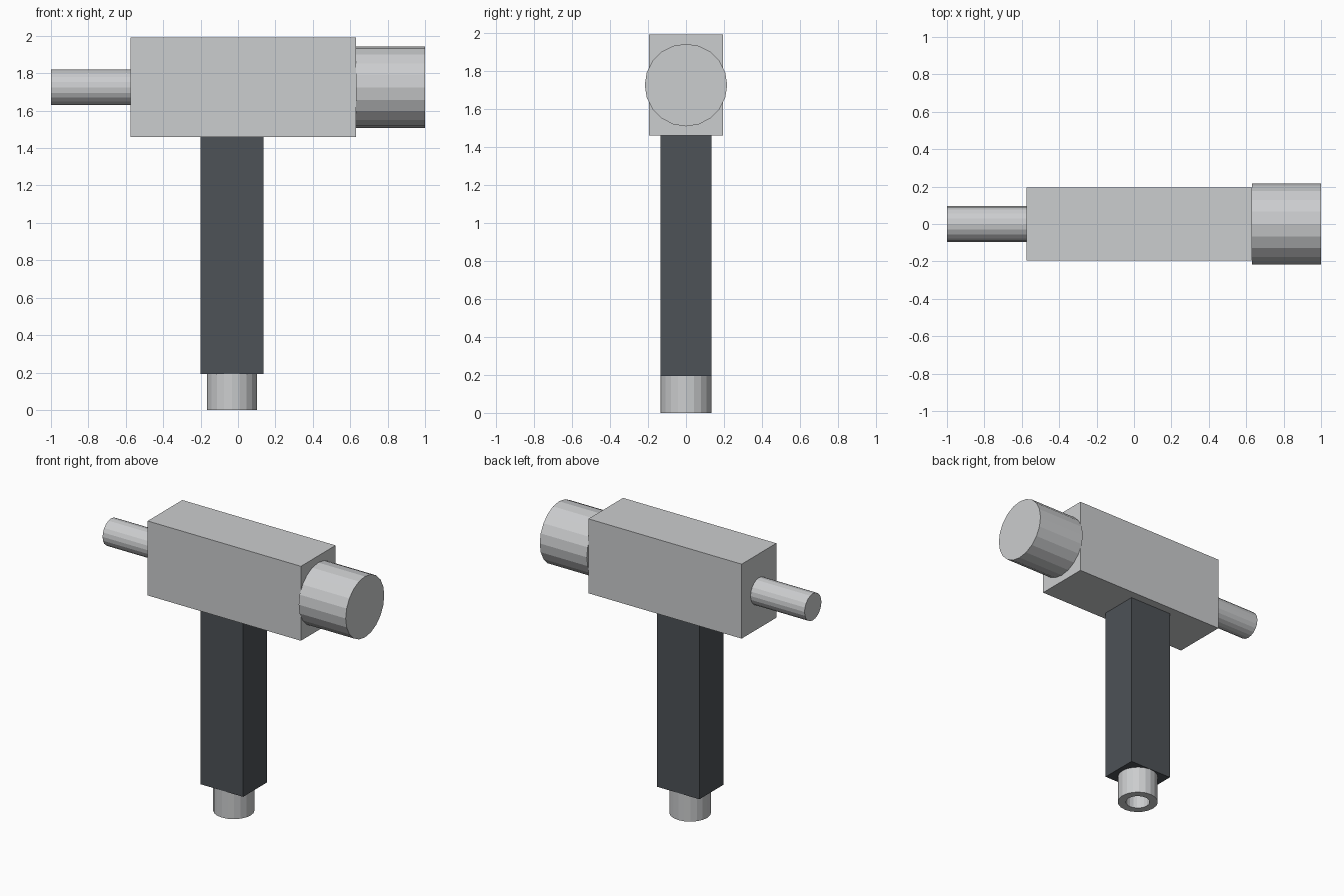
import bpy
import bmesh
from math import pi
from mathutils import Matrix, Vector

default_cube = bpy.data.objects.get("Cube")
if default_cube:
    bpy.data.objects.remove(default_cube, do_unlink=True)


def material(name, color):
    mat = bpy.data.materials.new(name)
    mat.use_nodes = True
    mat.diffuse_color = color
    bsdf = next(n for n in mat.node_tree.nodes if n.type == "BSDF_PRINCIPLED")
    bsdf.inputs["Base Color"].default_value = color
    return mat


steel = material("light steel", (0.60, 0.61, 0.62, 1))
grip = material("dark grip", (0.075, 0.085, 0.095, 1))
SIDES = 20


def add_object(name, bm, mat):
    bmesh.ops.recalc_face_normals(bm, faces=bm.faces)
    mesh = bpy.data.meshes.new(name)
    bm.to_mesh(mesh)
    bm.free()
    mesh.materials.append(mat)
    obj = bpy.data.objects.new(name, mesh)
    bpy.context.collection.objects.link(obj)
    return obj


def box(name, low, high, mat):
    low, high = Vector(low), Vector(high)
    bm = bmesh.new()
    place = Matrix.Translation((low + high) / 2) @ Matrix.Diagonal((*(high - low), 1))
    bmesh.ops.create_cube(bm, size=1, matrix=place)
    return add_object(name, bm, mat)


def rod(name, x0, x1, z, radius, mat):
    bm = bmesh.new()
    place = Matrix.Translation(((x0 + x1) / 2, 0, z)) @ Matrix.Rotation(pi / 2, 4, "Y")
    bmesh.ops.create_cone(bm, cap_ends=True, segments=SIDES, radius1=radius,
                          radius2=radius, depth=x1 - x0, matrix=place)
    return add_object(name, bm, mat)


def tube(name, x, z0, z1, outer, inner, mat):
    # Spin a closed rectangular wall section around the vertical axis
    bm = bmesh.new()
    section = [(inner, z0), (outer, z0), (outer, z1), (inner, z1)]
    verts = [bm.verts.new((x + r, 0, z)) for r, z in section]
    edges = [bm.edges.new((verts[i], verts[i - 1])) for i in range(len(verts))]
    bmesh.ops.spin(bm, geom=verts + edges, cent=(x, 0, 0), axis=(0, 0, 1),
                   angle=2 * pi, steps=SIDES)
    bmesh.ops.remove_doubles(bm, verts=bm.verts, dist=0.0001)
    return add_object(name, bm, mat)


# Head: block with a broad striking face and a narrow rear peg
HEAD_Z = 1.725
box("head_block", (-0.575, -0.195, 1.46), (0.632, 0.195, 1.99), steel)
rod("striking_face", 0.63, 1.0, HEAD_Z, 0.217, steel)
rod("rear_peg", -1.0, -0.575, HEAD_Z, 0.095, steel)

# Handle with a hollow end ferrule
box("handle", (-0.2, -0.135, 0.193), (0.135, 0.135, 1.46), grip)
tube("end_ferrule", -0.033, 0.0, 0.193, 0.134, 0.08, steel)
